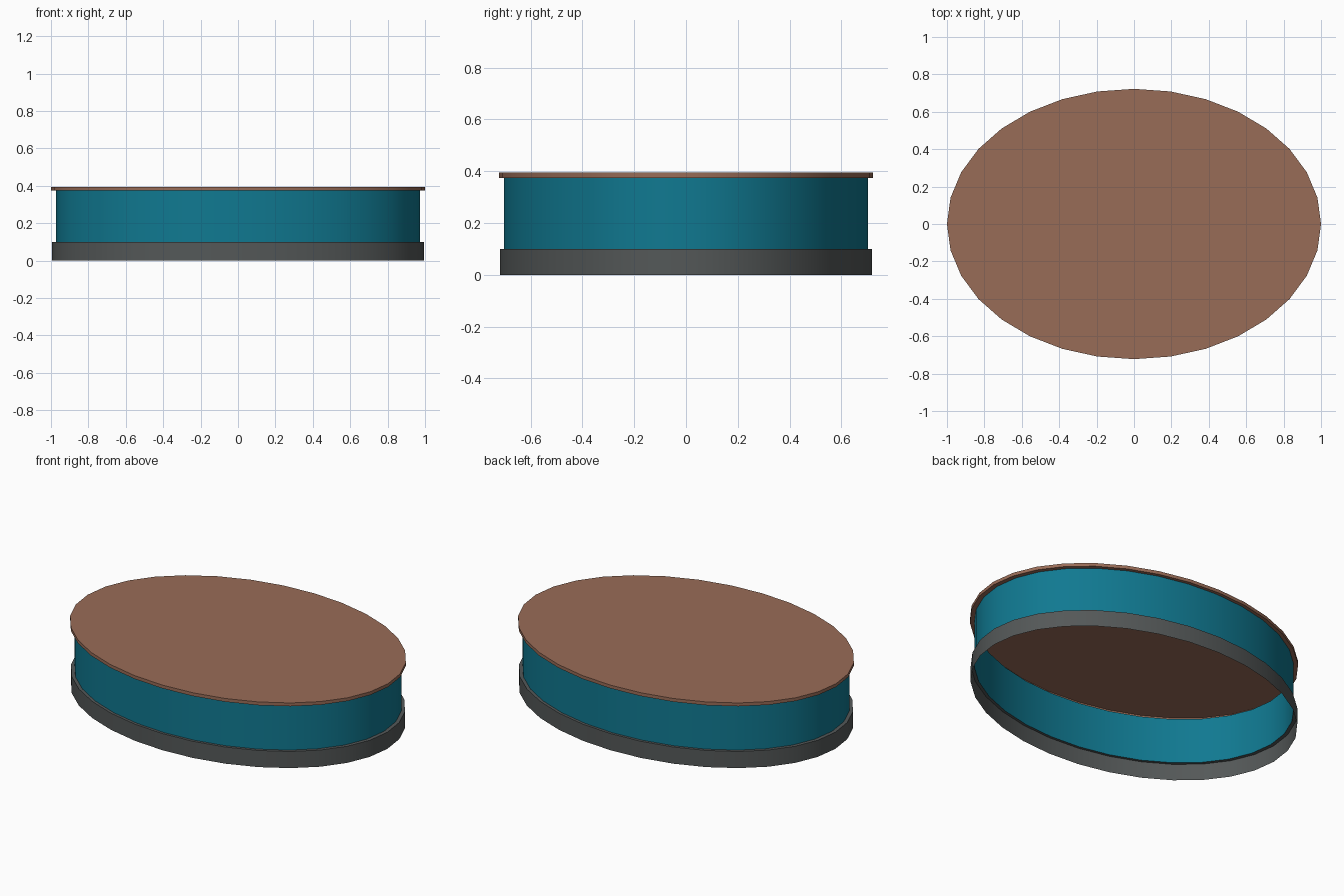
import bpy, bmesh, math

if "Cube" in bpy.data.objects:
    bpy.data.objects.remove(bpy.data.objects["Cube"])

SEG = 32
RATIO = 0.7225  # y radius / x radius


def srgb(r, g, b):
    def lin(c):
        c /= 255
        return c / 12.92 if c <= 0.04045 else ((c + 0.055) / 1.055) ** 2.4
    return (lin(r), lin(g), lin(b), 1.0)


def material(name, rgb):
    m = bpy.data.materials.new(name)
    m.diffuse_color = srgb(*rgb)
    m.use_nodes = True
    m.node_tree.nodes["Principled BSDF"].inputs["Base Color"].default_value = m.diffuse_color
    return m


def oval_shell(name, profile, mat, capped=False):
    """Sweep a (radius, z) profile around an oval; optionally cap the last ring."""
    bm = bmesh.new()
    rings = []
    for r, z in profile:
        rings.append([bm.verts.new((r * math.cos(2 * math.pi * i / SEG),
                                    r * RATIO * math.sin(2 * math.pi * i / SEG), z))
                      for i in range(SEG)])
    for a, b in zip(rings, rings[1:]):
        for i in range(SEG):
            j = (i + 1) % SEG
            bm.faces.new((a[i], a[j], b[j], b[i]))
    if capped:
        bm.faces.new(rings[-1])
    me = bpy.data.meshes.new(name)
    bm.to_mesh(me)
    bm.free()
    me.materials.append(mat)
    ob = bpy.data.objects.new(name, me)
    bpy.context.collection.objects.link(ob)
    bpy.ops.object.select_all(action='DESELECT')
    ob.select_set(True)
    bpy.context.view_layer.objects.active = ob
    bpy.ops.object.shade_smooth_by_angle(angle=math.radians(30))
    return ob


grey = material("dark grey", (84, 88, 88))
teal = material("teal", (16, 121, 145))
brown = material("brown", (153, 108, 87))

# Base band, open below, with a narrow ledge on top
oval_shell("base_band", [(0.995, 0), (0.995, 0.1), (0.973, 0.1)], grey)
# Side wall, hollow
oval_shell("side_wall", [(0.973, 0.1), (0.973, 0.374)], teal)
# Lid: overhanging underside, thin rim and flat top
oval_shell("top_lid", [(0.973, 0.374), (1.0, 0.374), (1.0, 0.394)], brown, capped=True)
